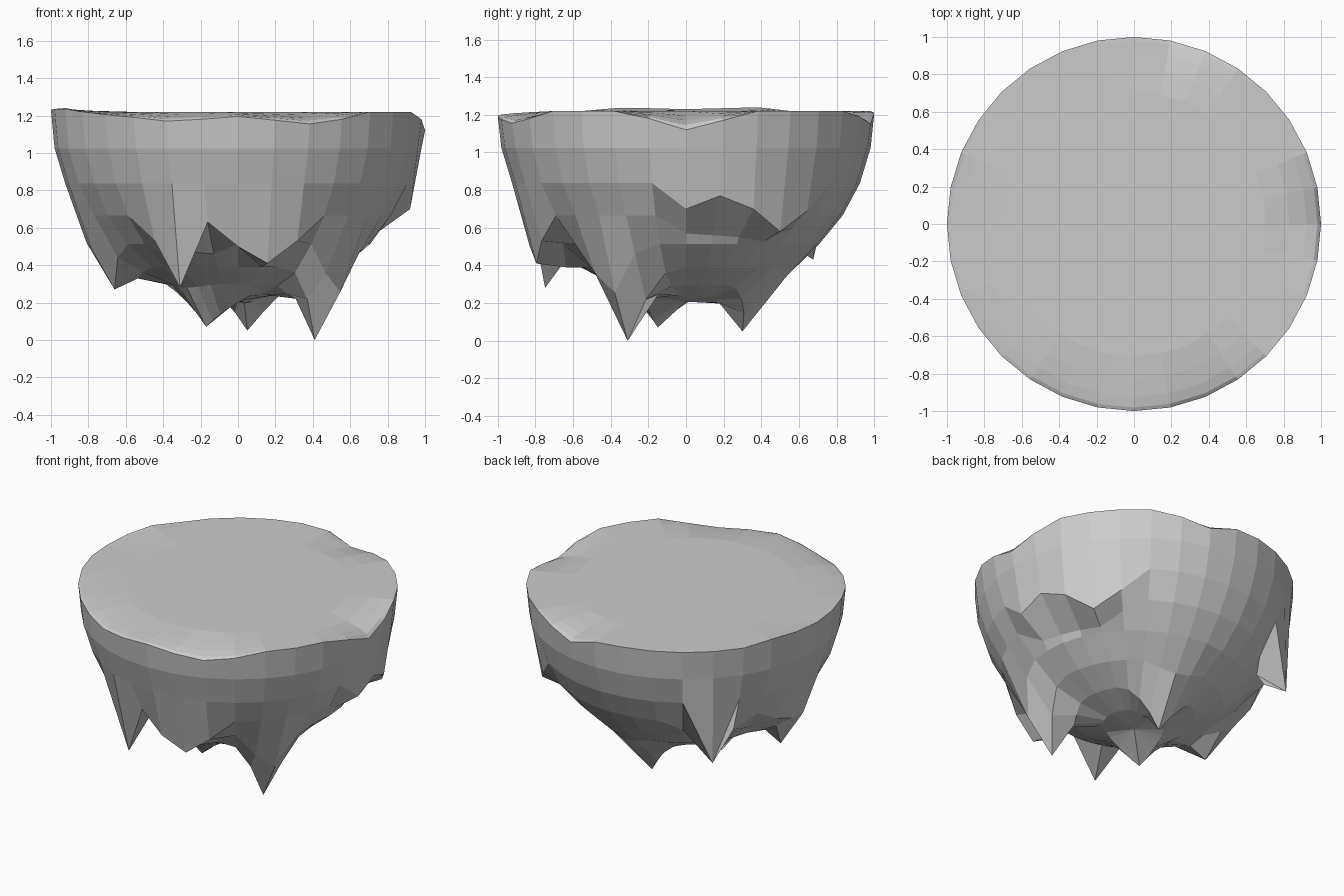
import bpy, bmesh, math
from mathutils import Vector

if "Cube" in bpy.data.objects:
    bpy.data.objects.remove(bpy.data.objects["Cube"])

N = 32
TOP = 1.22
STEP = math.pi / 16


def polar(r, seg, z):
    a = seg * 2 * math.pi / N
    return Vector((r * math.cos(a), r * math.sin(a), z))


# Underside starts as the lower half of a sphere: ring 0 is the rim
under = {(k, s): polar(math.cos(k * STEP), s, TOP - math.sin(k * STEP))
         for k in range(8) for s in range(N)}
pole = Vector((0, 0, 0.22))

# Rock shelf lip and overhangs: (ring, segment, radius, height)
shelf = [
    (2, 0, .92, .70), (2, 1, .93, .77), (2, 2, .935, .70), (2, 3, .90, .58), (2, 4, .91, .69),
    (3, 0, .74, .57), (3, 1, .73, .56), (3, 2, .73, .55), (3, 3, .75, .53), (3, 4, .80, .60),
    (2, 12, .955, .43), (3, 11, .82, .60), (3, 12, .77, .56), (3, 13, .82, .58),
    (3, 16, .81, .52), (3, 17, .80, .49), (3, 15, .83, .58),
    (3, 21, .80, .53), (3, 22, .81, .28), (3, 23, .83, .63), (4, 22, .66, .47),
    (3, 24, .83, .50), (3, 25, .81, .41), (3, 26, .83, .53), (4, 25, .65, .39),
    (4, 21, .66, .45), (4, 23, .66, .46), (4, 29, .68, .40), (4, 28, .68, .43),
]
for k, s, r, z in shelf:
    under[k, s] = polar(r, s, z)

# Hanging rock points, pulled with a falloff: (tip, reach, falloff power)
tips = [((.41, -.31, 0), .27, 1.6), ((-.17, -.15, .07), .22, 1.2),
        ((.05, .30, .05), .27, 1.5), ((-.66, -.09, .27), .26, 1.6)]
for tip, reach, power in tips:
    tip = Vector(tip)
    low = [v for (k, s), v in under.items() if k >= 4] + [pole]
    near = min(low, key=lambda v: (v - tip).xy.length).copy()
    off = tip - near
    for v in low:
        w = max(0, 1 - (v - near).xy.length / reach) ** power
        v += off * w

# Worn rim: dips (and one bump) at segments, fading inwards over the top
dips = {0: -.10, 1: -.05, 31: -.04, 7: -.07, 6: -.03, 8: -.01, 26: -.065, 25: -.045,
        27: -.04, 24: -.025, 23: -.04, 22: -.05, 21: -.03, 20: -.015, 15: .015, 14: .02, 16: .01, 17: .015, 18: .015}
for s, d in dips.items():
    under[0, s].z += d

bm = bmesh.new()
rings = []
# Grass top rings from the centre outwards
for k in range(7, 0, -1):
    r = math.cos(k * STEP)
    fade = max(0, 1 - k / 4)
    rings.append([bm.verts.new(polar(r, s, TOP + dips.get(s, 0) * fade)) for s in range(N)])
for k in range(8):
    rings.append([bm.verts.new(under[k, s]) for s in range(N)])
for a, b in zip(rings, rings[1:]):
    for s in range(N):
        t = (s + 1) % N
        bm.faces.new((a[s], b[s], b[t], a[t]))
# Close the top centre and the bottom pole
for ring, p in ((rings[0], Vector((0, 0, TOP))), (rings[-1], pole)):
    c = bm.verts.new(p)
    for s in range(N):
        bm.faces.new((c, ring[s], ring[(s + 1) % N]))
bmesh.ops.recalc_face_normals(bm, faces=bm.faces)

mesh = bpy.data.meshes.new("floating_island")
bm.to_mesh(mesh)
bm.free()
bpy.context.collection.objects.link(bpy.data.objects.new("floating_island", mesh))
